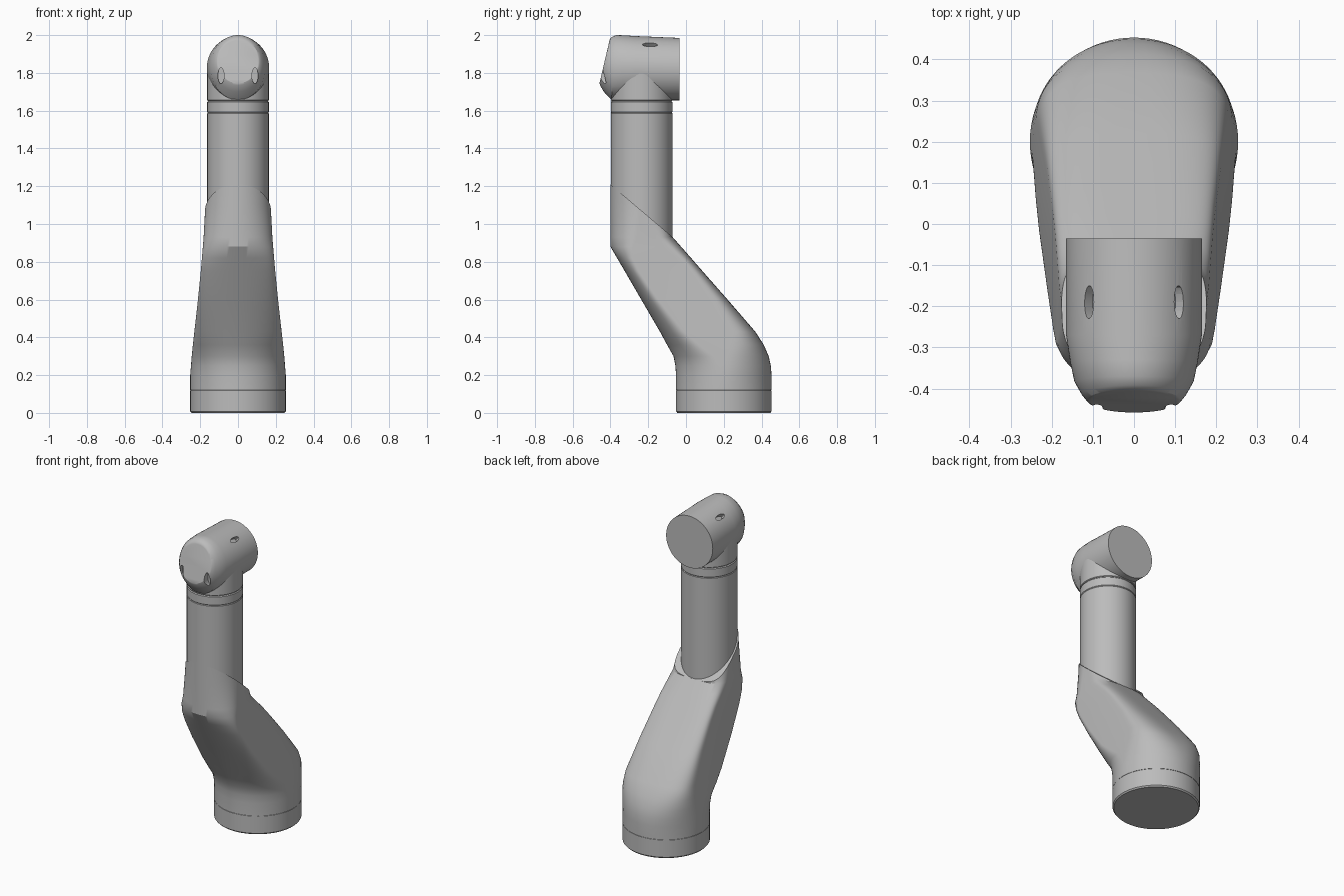
import bpy, bmesh, math
from mathutils import Vector

if "Cube" in bpy.data.objects:
    bpy.data.objects.remove(bpy.data.objects["Cube"])

grey = bpy.data.materials.new("satin_grey")
grey.use_nodes = True
COLOR = (0.5, 0.5, 0.5, 1)
grey.diffuse_color = COLOR
grey.node_tree.nodes["Principled BSDF"].inputs["Base Color"].default_value = COLOR

HALF = 40          # segments per half section
COL_Y, COL_R = -0.235, 0.163
BASE_Y, BASE_R = 0.2, 0.253


def skin(name, rings, cut=None, angle=30):
    """Bridge closed rings of points, cap the ends, optionally slice off the top."""
    bm = bmesh.new()
    loops = [[bm.verts.new(p) for p in ring] for ring in rings]
    n = len(loops[0])
    for a, b in zip(loops, loops[1:]):
        for i in range(n):
            j = (i + 1) % n
            bm.faces.new((a[i], a[j], b[j], b[i]))
    bm.faces.new(loops[0])
    bm.faces.new(loops[-1])
    bmesh.ops.remove_doubles(bm, verts=bm.verts, dist=0.0002)
    if cut:
        geom = bm.verts[:] + bm.edges[:] + bm.faces[:]
        bmesh.ops.bisect_plane(bm, geom=geom, plane_co=cut[0], plane_no=cut[1], clear_outer=True)
        bmesh.ops.holes_fill(bm, edges=[e for e in bm.edges if e.is_boundary])
    bmesh.ops.recalc_face_normals(bm, faces=bm.faces)
    mesh = bpy.data.meshes.new(name)
    bm.to_mesh(mesh)
    bm.free()
    mesh.materials.append(grey)
    ob = bpy.data.objects.new(name, mesh)
    bpy.context.collection.objects.link(ob)
    smooth(ob, angle)
    return ob


def smooth(ob, angle):
    bpy.ops.object.select_all(action='DESELECT')
    ob.select_set(True)
    bpy.context.view_layer.objects.active = ob
    bpy.ops.object.shade_smooth_by_angle(angle=math.radians(angle))


def section(z, front, back, w, df, db, power=2):
    """Level outline: elliptical front, straight flanks, squared-off back."""
    pts = []
    for i in range(HALF + 1):
        a = math.pi * i / HALF
        c, s = math.cos(a), max(math.sin(a), 0)
        x = math.copysign(abs(c) ** (2 / power), c) * w
        pts.append(Vector((x, back - db + db * s ** (2 / power), z)))
    for i in range(HALF + 1):
        a = math.pi * (1 + i / HALF)
        pts.append(Vector((math.cos(a) * w, front + df + df * min(math.sin(a), 0), z)))
    return pts


def disc(y, z, r):
    return section(z, y - r, y + r, r, r, r)


def tube(name, y, profile):
    return skin(name, [disc(y, z, r) for z, r in profile])


# Round base
tube("base", BASE_Y, [(0, 0.246), (0.008, BASE_R), (0.118, BASE_R), (0.12, 0.251)])

# Slanted link: round at the foot, flat-backed on the slope, upright wall at the top
link_rows = [
    (0.12, -0.053, 0.453, 0.253, 0.253, 0.253, 2),
    (0.20, -0.053, 0.453, 0.253, 0.253, 0.253, 2),
    (0.25, -0.056, 0.449, 0.249, 0.238, 0.24, 2.1),
    (0.30, -0.066, 0.438, 0.245, 0.215, 0.22, 2.2),
    (0.36, -0.1, 0.412, 0.239, 0.17, 0.18, 2.5),
    (0.43, -0.138, 0.367, 0.231, 0.13, 0.14, 2.8),
    (0.60, -0.237, 0.22, 0.212, 0.09, 0.1, 3.3),
    (0.75, -0.324, 0.088, 0.197, 0.075, 0.08, 3.5),
    (0.82, -0.365, 0.027, 0.191, 0.085, 0.08, 3.5),
    (0.88, -0.4, -0.026, 0.186, 0.12, 0.09, 3.2),
    (0.93, -0.4, -0.07, 0.182, 0.14, 0.1, 3),
    (1.10, -0.4, -0.07, 0.173, 0.16, 0.16, 2),
    (1.30, -0.4, -0.07, 0.166, 0.165, 0.165, 2),
]
skin("slanted_link", [section(*row) for row in link_rows],
     cut=((0, -0.07, 0.93), (0, 0.28, 0.33)))

# Upright column with a grooved collar
tube("column", COL_Y, [(0.91, COL_R), (1.586, COL_R), (1.59, 0.16)])
tube("collar", COL_Y, [(1.59, 0.16), (1.594, COL_R), (1.645, COL_R), (1.65, 0.158), (1.66, 0.158)])

# Socket that carries the head
tube("head_socket", COL_Y, [(1.652, 0.16), (1.656, COL_R), (1.82, COL_R)])


# Sideways head, each ring set by its top point, bottom point and half width
def head_ring(top_y, top_z, bot_y, bot_z, w):
    top, bot = Vector((0, top_y, top_z)), Vector((0, bot_y, bot_z))
    mid, up = (top + bot) / 2, (top - bot) / 2
    n = HALF * 2
    return [mid + up * math.cos(math.tau * i / n) + Vector((w * math.sin(math.tau * i / n), 0, 0))
            for i in range(n)]


head = skin("head", [head_ring(*row) for row in [
    (-0.035, 1.985, -0.035, 1.655, 0.165),
    (-0.27, 1.995, -0.27, 1.655, 0.165),
    (-0.33, 1.999, -0.34, 1.655, 0.155),
    (-0.37, 2.0, -0.395, 1.657, 0.145),
    (-0.392, 1.99, -0.435, 1.7, 0.127),
    (-0.402, 1.98, -0.455, 1.735, 0.114),
    (-0.405, 1.972, -0.458, 1.745, 0.108),
]])


# Oval slots on the crown and on the edge of the front cap
def slot(location, rotation, scale):
    bpy.ops.mesh.primitive_cylinder_add(vertices=24, radius=1, depth=2,
                                        location=location, rotation=rotation, scale=scale)
    cutter = bpy.context.object
    cutter.name = "slot_cutter"
    cutter.hide_render = True
    cutter.data.materials.append(grey)
    mod = head.modifiers.new("slot", 'BOOLEAN')
    mod.operation, mod.solver, mod.object = 'DIFFERENCE', 'EXACT', cutter
    bpy.context.view_layer.objects.active = head
    # Keep the slots ahead of the shading modifier, if there is one
    bpy.ops.object.modifier_move_to_index(modifier=mod.name, index=0)
    bpy.ops.object.modifier_apply(modifier=mod.name)
    bpy.data.objects.remove(cutter)


for side in (-1, 1):
    slot((side * 0.11, -0.19, 1.95), (0, side * math.radians(42), 0), (0.015, 0.04, 0.03))
    slot((side * 0.09, -0.45, 1.785), (math.radians(90), 0, 0), (0.016, 0.042, 0.04))
smooth(head, 30)
